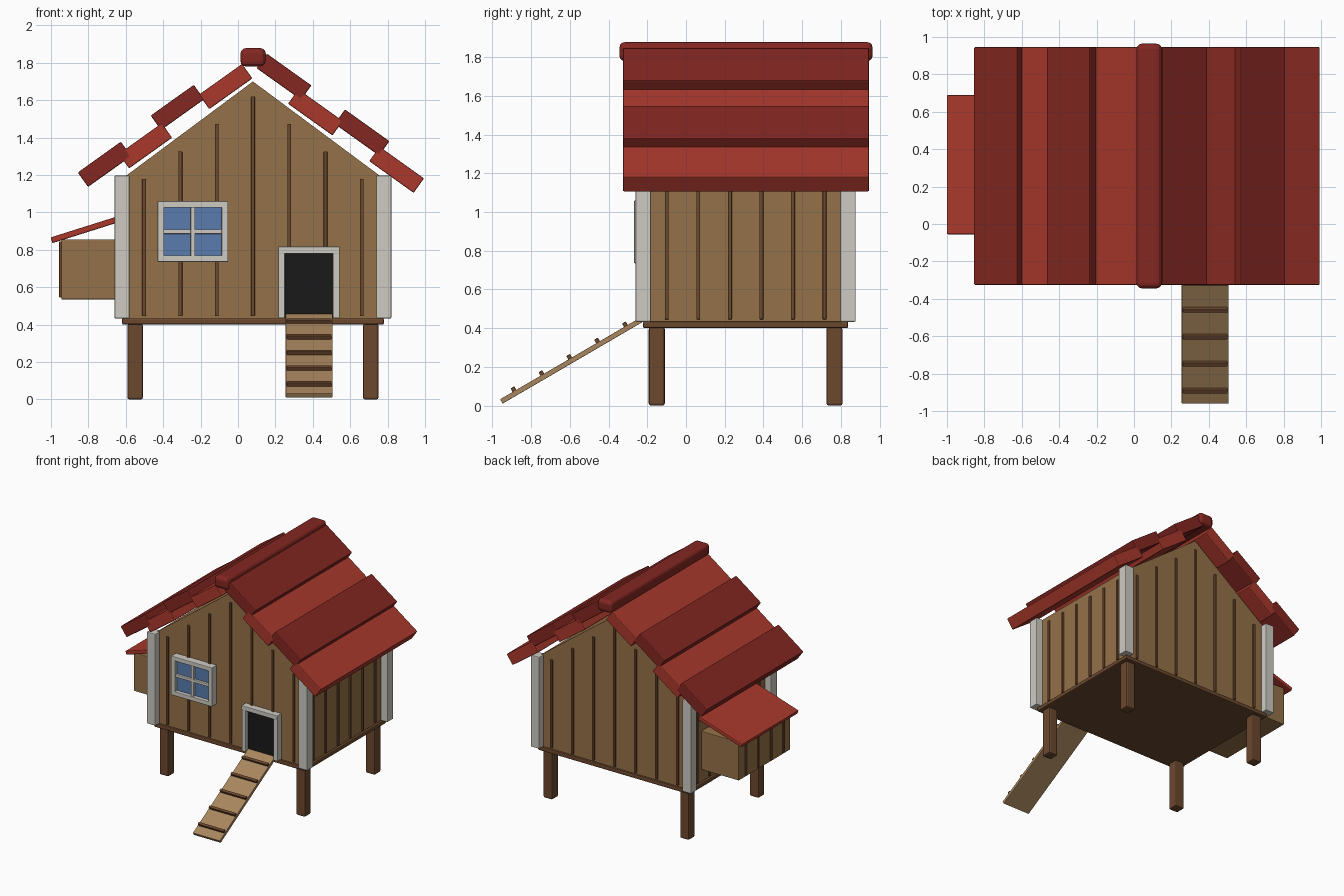
import bpy, bmesh, math
from mathutils import Matrix, Vector

if "Cube" in bpy.data.objects:
    bpy.data.objects.remove(bpy.data.objects["Cube"])

CX, CY = 0.08, 0.308          # centre of the house in plan
HX, HY = 0.68, 0.515          # half width and half depth of the walls
FRONT, BACK = CY - HY, CY + HY
PEAK, EAVE, BASE = 1.70, 1.195, 0.43


def mat(name, r, g, b):
    m = bpy.data.materials.new(name)
    m.diffuse_color = (r, g, b, 1)
    m.use_nodes = True
    m.node_tree.nodes["Principled BSDF"].inputs["Base Color"].default_value = m.diffuse_color
    return m


WALL = mat("wall_wood", 0.30, 0.165, 0.065)
DARK = mat("dark_wood", 0.15, 0.065, 0.027)
RAMP = mat("ramp_wood", 0.40, 0.24, 0.11)
RED_D = mat("dark_red", 0.23, 0.02, 0.015)
RED_L = mat("light_red", 0.40, 0.04, 0.025)
TRIM = mat("trim_white", 0.62, 0.60, 0.54)
GLASS = mat("glass_blue", 0.10, 0.20, 0.42)
BLACK = mat("doorway_black", 0.01, 0.01, 0.01)


def finish(name, bm, material, bevel=0.0, segments=2):
    if bevel:
        bmesh.ops.bevel(bm, geom=bm.edges[:], offset=bevel, segments=segments,
                        profile=0.5, affect='EDGES')
    bmesh.ops.recalc_face_normals(bm, faces=bm.faces)
    me = bpy.data.meshes.new(name)
    bm.to_mesh(me)
    bm.free()
    me.materials.append(material)
    ob = bpy.data.objects.new(name, me)
    bpy.context.collection.objects.link(ob)
    return ob


def box(name, centre, size, material, bevel=0.005, rot=(0, 'X'), segments=2):
    bm = bmesh.new()
    bmesh.ops.create_cube(bm, size=1)
    bmesh.ops.scale(bm, vec=size, verts=bm.verts)
    ob = finish(name, bm, material, bevel, segments)
    ob.matrix_world = Matrix.Translation(centre) @ Matrix.Rotation(rot[0], 4, rot[1])
    return ob


def span(name, x, y, z, material, bevel=0.004):
    """Box given by its min/max along each axis."""
    r = (x, y, z)
    return box(name, [(a + b) / 2 for a, b in r], [b - a for a, b in r], material, bevel)


# House body: gable profile extruded front to back
bm = bmesh.new()
profile = [(-HX, BASE), (HX, BASE), (HX, EAVE), (0, PEAK), (-HX, EAVE)]
face = bm.faces.new([bm.verts.new((CX + x, FRONT, z)) for x, z in profile])
ext = bmesh.ops.extrude_face_region(bm, geom=[face])
bmesh.ops.translate(bm, vec=(0, 2 * HY, 0),
                    verts=[v for v in ext["geom"] if isinstance(v, bmesh.types.BMVert)])
finish("house_body", bm, WALL)

# Floor slab
box("floor", (CX, CY, 0.417), (1.40, 1.06, 0.034), DARK, 0.008)

# Legs and corner trims
for sx in (-1, 1):
    for sy in (-1, 1):
        box("leg", (CX + sx * 0.63, CY + sy * 0.459, 0.2025), (0.083, 0.083, 0.405), DARK, 0.011)
        box("corner_trim", (CX + sx * 0.70, CY + sy * 0.529, 0.815),
            (0.08, 0.08, 0.765), TRIM, 0.006)

# Battens on the front and back walls, following the gable
for i in range(-3, 4):
    top = 1.62 - abs(i) * 0.147
    x = CX + i * 0.194
    for y in (FRONT, BACK):
        span("gable_batten", (x - 0.01, x + 0.01), (y - 0.012, y + 0.012), (0.445, top), DARK)

# Battens on the side walls
for i in range(6):
    y = CY + (i - 2.5) * 0.163
    for x in (CX - HX, CX + HX):
        span("side_batten", (x - 0.012, x + 0.012), (y - 0.01, y + 0.01), (0.445, 1.15), DARK)

# Roof planks: alternate dark planks sit higher than the light ones
PITCH = math.radians(35.5)
left = [(-0.714, 1.257), (-0.495, 1.356), (-0.324, 1.561), (-0.066, 1.673)]
right = [(0.246, 1.725), (0.414, 1.535), (0.663, 1.427), (0.848, 1.228)]
for planks, side, length in ((left, -1, 0.283), (right, 1, 0.292)):
    for i, (x, z) in enumerate(planks):
        box("roof_plank", (x, 0.31, z), (length, 1.272, 0.095),
            RED_L if i % 2 else RED_D, 0.006, (side * PITCH, 'Y'))
box("ridge_cap", (0.081, 0.31, 1.829), (0.135, 1.308, 0.098), RED_D, 0.028, segments=3)

# Window: pane, frame and glazing bars
wx0, wx1, wz0, wz1 = -0.430, -0.053, 0.735, 1.06
fy = (-0.268, FRONT + 0.005)
span("window_glass", (wx0 + 0.02, wx1 - 0.02), (-0.238, fy[1]), (wz0 + 0.02, wz1 - 0.02), GLASS, 0)
for z in (wz0, wz1 - 0.035):
    span("window_rail", (wx0, wx1), fy, (z, z + 0.035), TRIM)
for x in (wx0, wx1 - 0.035):
    span("window_stile", (x, x + 0.035), fy, (wz0, wz1), TRIM)
wx, wz = (wx0 + wx1) / 2, (wz0 + wz1) / 2
span("window_bar_vertical", (wx - 0.012, wx + 0.012), (-0.258, fy[1]), (wz0, wz1), TRIM)
span("window_bar_horizontal", (wx0, wx1), (-0.256, fy[1]), (wz - 0.012, wz + 0.012), TRIM)

# Doorway and frame
span("doorway", (0.245, 0.515), (-0.230, fy[1]), (0.435, 0.79), BLACK, 0)
for x in (0.215, 0.508):
    span("door_jamb", (x, x + 0.036), (-0.258, fy[1]), (0.435, 0.815), TRIM)
span("door_lintel", (0.215, 0.544), (-0.262, fy[1]), (0.78, 0.817), TRIM)

# Ramp with cleats
low, high = Vector((0.38, -0.954, 0.021)), Vector((0.38, -0.225, 0.446))
d = high - low
tilt = math.atan2(d.z, d.y)
normal = Vector((0, -math.sin(tilt), math.cos(tilt)))
box("ramp", (low + high) / 2, (0.25, d.length, 0.026), RAMP, 0.003, (tilt, 'X'))
for i in range(5):
    y = -0.88 + i * 0.144
    p = low + d * ((y - low.y) / d.y) + normal * 0.021
    box("ramp_cleat", p, (0.24, 0.022, 0.026), DARK, 0.004, (tilt, 'X'))

# Nest box with battens and sloping lid
span("nest_box", (-0.945, CX - HX + 0.02), (-0.02, 0.655), (0.535, 0.855), WALL)
for i in range(4):
    y = 0.3175 + (i - 1.5) * 0.165
    span("nest_batten", (-0.956, -0.935), (y - 0.01, y + 0.01), (0.545, 0.845), DARK)
box("nest_lid", (-0.797, 0.3175, 0.914), (0.42, 0.745, 0.032), RED_L, 0.006,
    (-math.radians(17.5), 'Y'))
